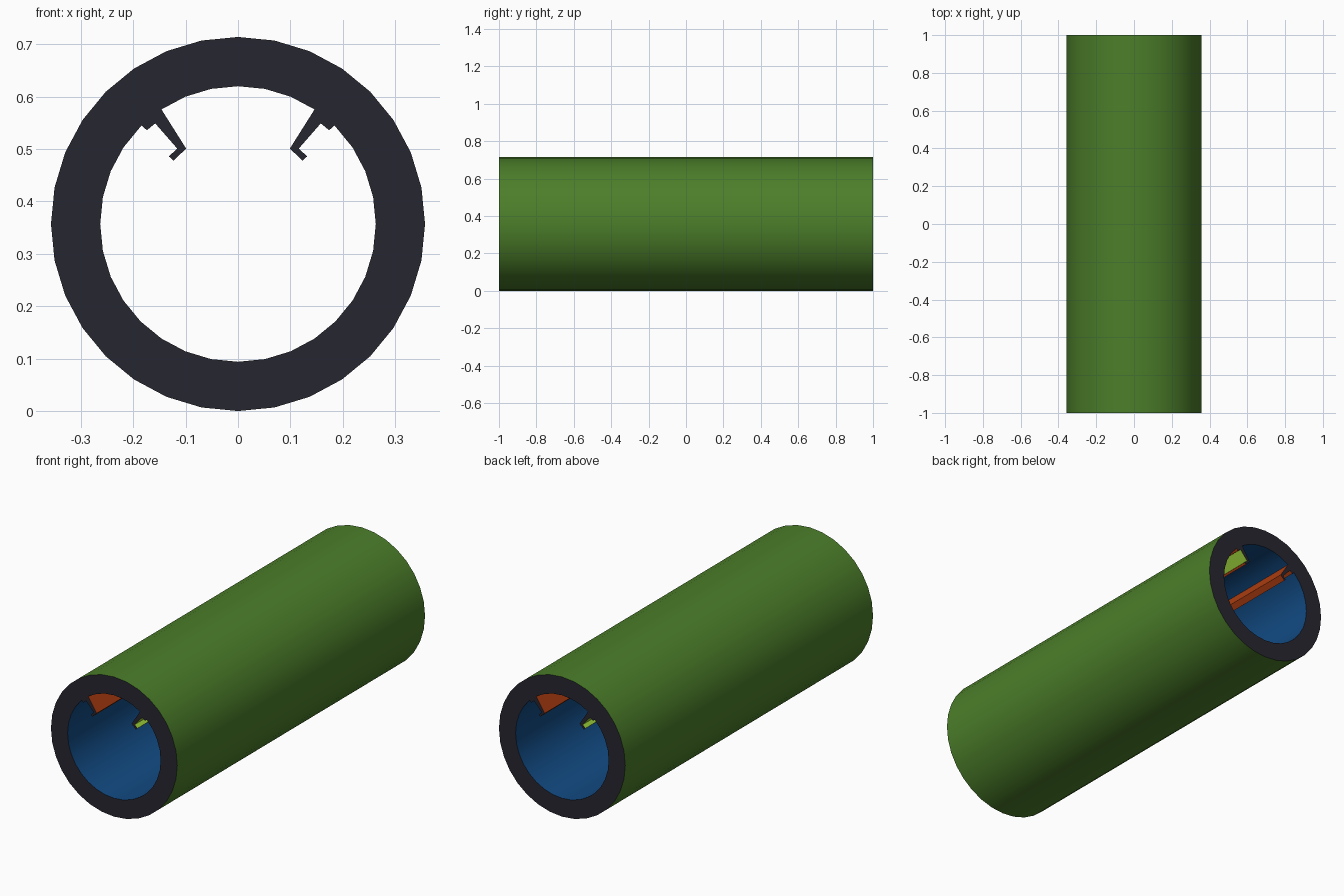
import bpy, bmesh, math

if "Cube" in bpy.data.objects:
    bpy.data.objects.remove(bpy.data.objects["Cube"])

R_OUT, R_IN, ZC, HALF, SEG = 0.357, 0.263, 0.357, 1.0, 32


def material(name, rgb):
    m = bpy.data.materials.new(name)
    m.diffuse_color = (*rgb, 1)
    m.use_nodes = True
    m.node_tree.nodes["Principled BSDF"].inputs["Base Color"].default_value = m.diffuse_color
    return m


green = material("green", (0.072, 0.21, 0.023))
blue = material("blue", (0.006, 0.07, 0.23))
dark = material("dark slate", (0.019, 0.019, 0.029))
orange = material("burnt orange", (0.45, 0.05, 0.006))
lime = material("lime", (0.36, 0.66, 0.045))


def make_object(name, bm, mats):
    me = bpy.data.meshes.new(name)
    bm.to_mesh(me)
    bm.free()
    ob = bpy.data.objects.new(name, me)
    bpy.context.collection.objects.link(ob)
    for m in mats:
        me.materials.append(m)
    return ob


# Hollow tube: outer wall, inner wall and two end rings
bm = bmesh.new()
def ring(r, y):
    return [bm.verts.new((r * math.sin(2 * math.pi * i / SEG), y,
                          ZC + r * math.cos(2 * math.pi * i / SEG))) for i in range(SEG)]

loops = [ring(R_OUT, -HALF), ring(R_OUT, HALF), ring(R_IN, HALF), ring(R_IN, -HALF)]
for k, mat in enumerate((0, 2, 1, 2)):
    a, b = loops[k], loops[(k + 1) % 4]
    for i in range(SEG):
        j = (i + 1) % SEG
        f = bm.faces.new((a[i], a[j], b[j], b[i]))
        f.material_index = mat
bmesh.ops.recalc_face_normals(bm, faces=bm.faces)
tube = make_object("tube", bm, (green, blue, dark))
bpy.context.view_layer.objects.active = tube
tube.select_set(True)
bpy.ops.object.shade_smooth_by_angle(angle=math.radians(35))

# Hooked rail profile (x, z), with the colour of the edge leaving each point
PROFILE = [
    (0.147, 0.577, 0),   # inner web face
    (0.099, 0.501, 0),   # foot underside
    (0.123, 0.478, 0),   # foot tip
    (0.132, 0.486, 1),   # foot top
    (0.116, 0.501, 1),   # outer web face
    (0.158, 0.549, 0),   # flange underside
    (0.174, 0.536, 0),   # flange side
    (0.187, 0.548, 0),   # root hidden in the tube wall
    (0.170, 0.570, 0),
]


def rail(name, side):
    bm = bmesh.new()
    front = [bm.verts.new((side * x, -HALF, z)) for x, z, c in PROFILE]
    back = [bm.verts.new((side * x, HALF, z)) for x, z, c in PROFILE]
    n = len(PROFILE)
    for i in range(n):
        j = (i + 1) % n
        f = bm.faces.new((front[i], front[j], back[j], back[i]))
        f.material_index = PROFILE[i][2]
    for end in (front, back):
        bm.faces.new(end).material_index = 2
    bmesh.ops.recalc_face_normals(bm, faces=bm.faces)
    make_object(name, bm, (orange, lime, dark))


rail("right_rail", 1)
rail("left_rail", -1)
